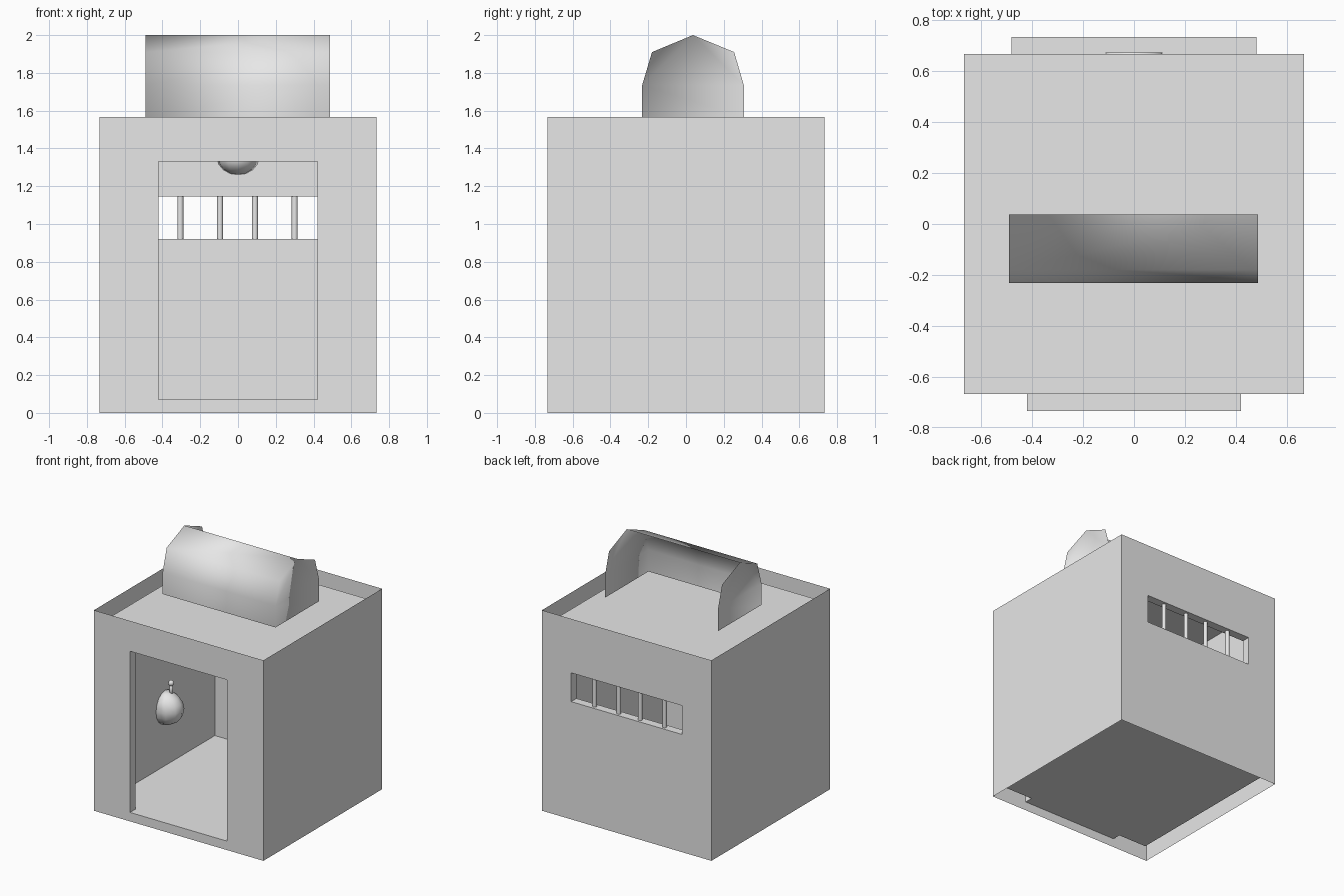
import bpy, bmesh, math
from mathutils import Matrix, Vector

cube = bpy.data.objects.get("Cube")
if cube:
    bpy.data.objects.remove(cube, do_unlink=True)

grey = bpy.data.materials.new("plain_grey")
grey.use_nodes = True
grey.diffuse_color = (0.8, 0.8, 0.8, 1)
grey.node_tree.nodes["Principled BSDF"].inputs["Base Color"].default_value = (0.8, 0.8, 0.8, 1)

OUT, INN = 0.733, 0.667       # half widths of outer and inner shells
TOP, FLOOR, ROOF = 1.567, 0.07, 1.49


def finish(name, bm, smooth=False):
    bmesh.ops.remove_doubles(bm, verts=bm.verts, dist=0.0005)
    mesh = bpy.data.meshes.new(name)
    bm.to_mesh(mesh)
    bm.free()
    mesh.materials.append(grey)
    for p in mesh.polygons:
        p.use_smooth = smooth
    ob = bpy.data.objects.new(name, mesh)
    bpy.context.collection.objects.link(ob)
    return ob


def add_face(bm, points):
    bm.faces.new([bm.verts.new(p) for p in points])


def rect(y, half, low, high):
    return [Vector(p) for p in ((-half, y, low), (half, y, low), (half, y, high), (-half, y, high))]


def bridge(bm, a, b):
    # four quads joining two rectangles, skipping flat ones
    for i in range(4):
        j = (i + 1) % 4
        if (a[i] - b[i]).cross(a[j] - b[j]).length < 1e-9 and abs(a[i].z - b[i].z) < 1e-6 and a[i].y == b[i].y:
            continue
        add_face(bm, [a[i], a[j], b[j], b[i]])


def holed_wall(name, side, half, low, high):
    # double wall sheet with a lined opening
    bm = bmesh.new()
    hole_out, hole_in = (rect(side * d, half, low, high) for d in (OUT, INN))
    bridge(bm, rect(side * OUT, OUT, 0, TOP), hole_out)
    bridge(bm, hole_out, hole_in)
    bridge(bm, hole_in, rect(side * INN, INN, FLOOR, ROOF))
    bmesh.ops.recalc_face_normals(bm, faces=bm.faces)
    finish(name, bm)


holed_wall("front_wall_with_doorway", -1, 0.42, FLOOR, 1.33)
holed_wall("back_wall_with_window", 1, 0.48, 0.92, 1.145)

# Side walls, as an outer and an inner sheet
for label, s in (("left", 1), ("right", -1)):
    for kind, d, low, high, turn in (("outer", OUT, 0, TOP, s), ("inner", INN, FLOOR, ROOF, -s)):
        bm = bmesh.new()
        pts = [(s * d, -d, low), (s * d, d, low), (s * d, d, high), (s * d, -d, high)]
        add_face(bm, pts[::turn])
        finish(f"{label}_wall_{kind}", bm)

# Floor and sunken roof
for name, z in (("floor", FLOOR), ("roof", ROOF)):
    bm = bmesh.new()
    add_face(bm, [(-INN, -INN, z), (INN, -INN, z), (INN, INN, z), (-INN, INN, z)])
    finish(name, bm)

# Window bars
for i, x in enumerate((-0.305, -0.095, 0.09, 0.3)):
    bm = bmesh.new()
    bmesh.ops.create_cone(bm, segments=12, radius1=0.016, radius2=0.016, depth=0.225,
                          matrix=Matrix.Translation((x, 0.7, 1.0325)))
    finish(f"window_bar_{i + 1}", bm, True)

# Roof hood: half shell at the front, full plates at both ends
profile = [(-0.232, TOP), (-0.232, 1.735), (-0.18, 1.91), (0.037, 2.0),
           (0.255, 1.91), (0.306, 1.735), (0.306, TOP)]
bm = bmesh.new()
ends = [[bm.verts.new((x, y, z)) for y, z in profile] for x in (-0.49, 0.487)]
for i in range(3):
    bm.faces.new((ends[0][i], ends[1][i], ends[1][i + 1], ends[0][i + 1]))
bm.faces.new(ends[0][::-1])
bm.faces.new(ends[1])
finish("roof_hood", bm, True)


def half_bowl(name, size, place, angle):
    # rounded bowl, cut flat where it meets the wall (local +y)
    bm = bmesh.new()
    bmesh.ops.create_uvsphere(bm, u_segments=12, v_segments=8, radius=1)
    bmesh.ops.bisect_plane(bm, geom=bm.verts[:] + bm.edges[:] + bm.faces[:],
                           plane_co=(0, 0, 0), plane_no=(0, 1, 0), clear_outer=True)
    bmesh.ops.holes_fill(bm, edges=bm.edges)
    bm.transform(Matrix.Translation(place) @ Matrix.Rotation(angle, 4, "Z") @ Matrix.Diagonal((*size, 1)))
    ob = finish(name, bm, True)
    return ob


# Lamp over the window, and basin with a tap on the side wall
half_bowl("wall_lamp", (0.112, 0.12, 0.09), (0, 0.673, 1.35), 0)
half_bowl("wall_basin", (0.11, 0.15, 0.13), (-INN, 0.05, 0.53), math.pi / 2)
bm = bmesh.new()
bmesh.ops.create_cone(bm, cap_ends=True, segments=10, radius1=0.012, radius2=0.012, depth=0.1,
                      matrix=Matrix.Translation((-0.62, 0.06, 0.67)))
bmesh.ops.create_uvsphere(bm, u_segments=10, v_segments=6, radius=0.022,
                          matrix=Matrix.Translation((-0.62, 0.06, 0.725)))
finish("basin_tap", bm, True)
